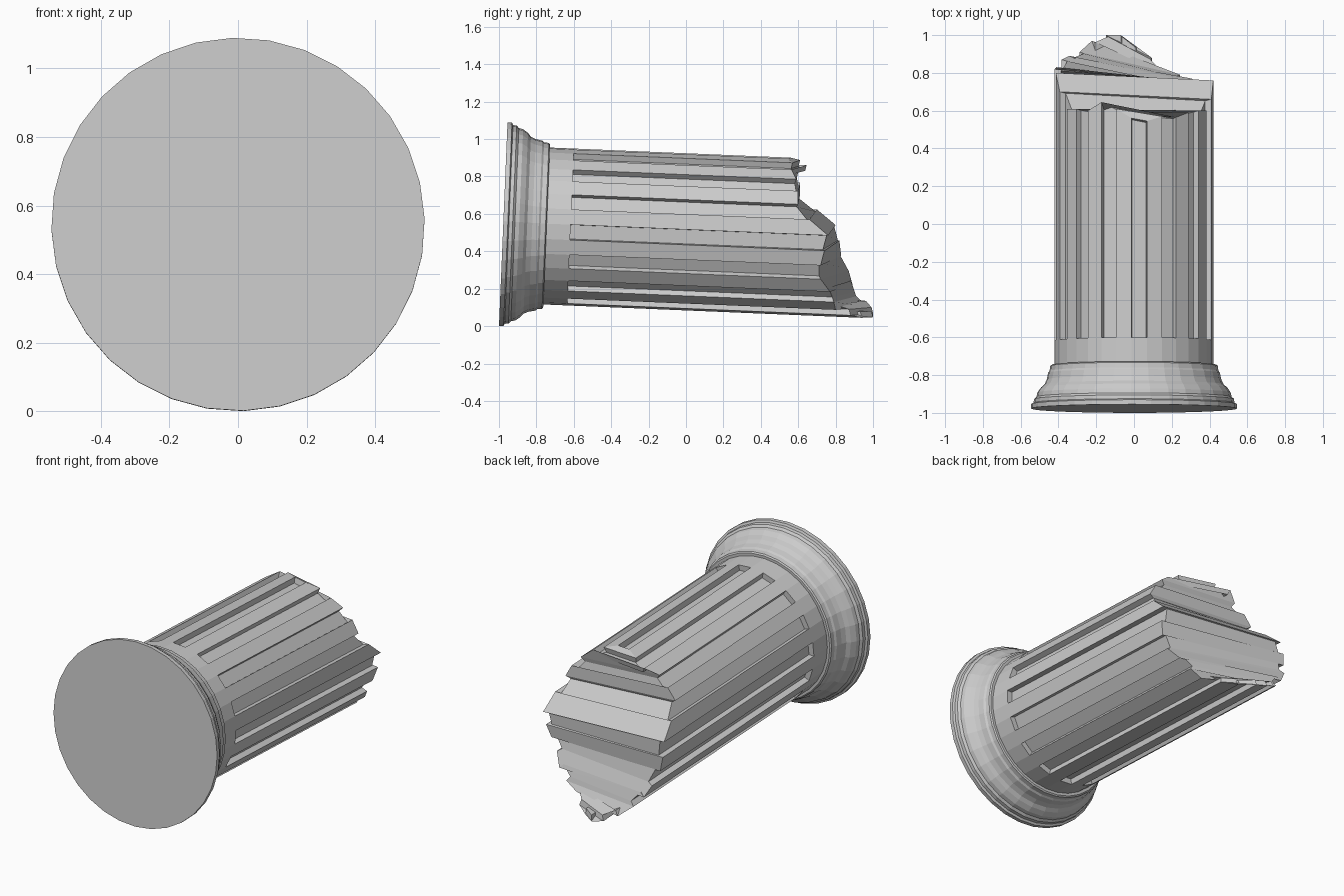
import bpy, bmesh, math

if "Cube" in bpy.data.objects:
    bpy.data.objects.remove(bpy.data.objects["Cube"])

N = 32                            # sides of the column
TILT = math.radians(2.4)          # the fallen column leans on its base rim
OFFSET = math.radians(-1.7)       # slight roll about its own axis
R, DEPTH = 0.42, 0.033            # shaft radius, flute depth
SHAFT_START, FLUTE_START = 0.232, 0.36
CA, SA = math.cos(TILT), math.sin(TILT)


def place(i, r, t):
    """Point on side i, at radius r and distance t along the tilted axis."""
    a = OFFSET + i * 2 * math.pi / N
    x, h = r * math.sin(a), r * math.cos(a)
    return (x, -0.977 + t * CA + h * SA, 0.545 + h * CA - t * SA)


def place_at_y(i, r, y):
    """Point on side i with a given world y."""
    h = r * math.cos(OFFSET + i * 2 * math.pi / N)
    return place(i, r, (y + 0.977 - h * SA) / CA)


def bridge(bm, a, b):
    n = len(a)
    for i in range(n):
        j = (i + 1) % n
        bm.faces.new((a[i], a[j], b[j], b[i]))


def finish(bm, name):
    bmesh.ops.recalc_face_normals(bm, faces=bm.faces)
    me = bpy.data.meshes.new(name)
    bm.to_mesh(me)
    bm.free()
    ob = bpy.data.objects.new(name, me)
    bpy.context.collection.objects.link(ob)


# moulded base, turned from a profile of (radius, distance along axis)
profile = [(0.545, 0), (0.545, 0.024), (0.532, 0.03), (0.53, 0.05),
           (0.517, 0.062), (0.512, 0.085), (0.493, 0.112), (0.474, 0.128),
           (0.462, 0.155), (0.455, 0.19), (0.447, 0.2), (0.444, 0.226),
           (0.436, SHAFT_START), (R, SHAFT_START)]
bm = bmesh.new()
rings = [[bm.verts.new(place(i, r, t)) for i in range(N)] for r, t in profile]
for a, b in zip(rings, rings[1:]):
    bridge(bm, a, b)
bm.faces.new(rings[0])
finish(bm, "column_base")

# height of the break at each side, clockwise from the top
rim_y = [.56, .545, .57, .565, .59, .60, .60, .66,
         .76, .74, .72, .72, .77, .79, .80, .88,
         .94, 1.0, 1.0, .97, .91, .89, .87, .83,
         .82, .80, .70, .61, .61, .60, .645, .61]

# fluted shaft: flutes sit between side pairs (0,1), (2,3), ...
bm = bmesh.new()
start = [bm.verts.new(place(i, R, SHAFT_START)) for i in range(N)]
outer = [bm.verts.new(place(i, R, FLUTE_START)) for i in range(N)]
inner = [bm.verts.new(place(i, R - DEPTH, FLUTE_START)) for i in range(N)]
end_out = [bm.verts.new(place_at_y(i, R, rim_y[i])) for i in range(N)]
end_in = [bm.verts.new(place_at_y(i, R - DEPTH, rim_y[i] - 0.008)) for i in range(N)]
bridge(bm, start, outer)

low, rim = [], []
for i in range(1, N + 1):
    k = i % N
    pair = ((inner[k], end_in[k]), (outer[k], end_out[k]))
    for l, e in (pair if k % 2 else pair[::-1]):
        low.append(l)
        rim.append(e)
bridge(bm, low, rim)
for i in range(0, N, 2):          # closed flute ends
    bm.faces.new((outer[i], outer[i + 1], inner[i + 1], inner[i]))

# broken end: bands running across from rim to rim
m = len(rim)
for j in range(m // 2 - 1):
    bm.faces.new((rim[j], rim[j + 1], rim[m - 2 - j], rim[m - 1 - j]))
finish(bm, "broken_fluted_shaft")
